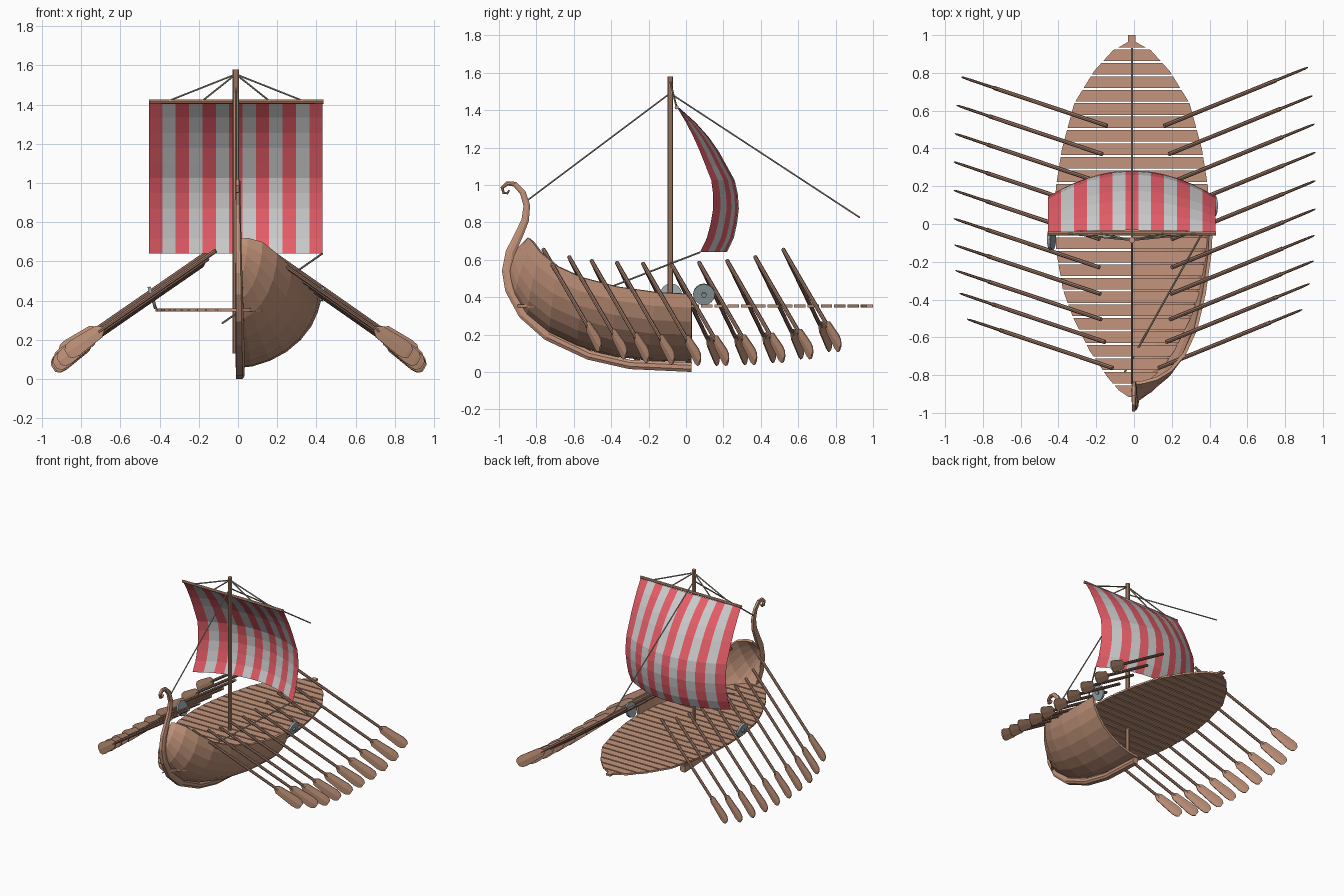
import bpy, bmesh, math
from mathutils import Vector, Matrix

if "Cube" in bpy.data.objects:
    bpy.data.objects.remove(bpy.data.objects["Cube"])

X0 = -0.011  # ship's centre plane


def mat(name, rgb):
    m = bpy.data.materials.new(name)
    m.diffuse_color = (*rgb, 1)
    m.use_nodes = True
    m.node_tree.nodes["Principled BSDF"].inputs["Base Color"].default_value = m.diffuse_color
    return m


WOOD = mat("wood", (0.55, 0.30, 0.20))
DARK = mat("dark_wood", (0.38, 0.21, 0.15))
RED = mat("red_cloth", (0.80, 0.11, 0.14))
PALE = mat("pale_cloth", (0.72, 0.72, 0.72))
ROPE = mat("rope", (0.42, 0.37, 0.29))
IRON = mat("iron", (0.30, 0.36, 0.38))


def make(name, verts, faces, *mats):
    me = bpy.data.meshes.new(name)
    me.from_pydata([tuple(v) for v in verts], [], faces)
    bm = bmesh.new()
    bm.from_mesh(me)
    bmesh.ops.recalc_face_normals(bm, faces=bm.faces)
    bm.to_mesh(me)
    bm.free()
    ob = bpy.data.objects.new(name, me)
    bpy.context.collection.objects.link(ob)
    for m in mats:
        me.materials.append(m)
    return ob


def loft(name, rings, m):
    """Skin closed rings of equal size and cap both ends."""
    n, k = len(rings[0]), len(rings)
    faces = [(r*n + i, r*n + (i+1) % n, (r+1)*n + (i+1) % n, (r+1)*n + i)
             for r in range(k-1) for i in range(n)]
    faces += [tuple(range(n)), tuple(range((k-1)*n, k*n))]
    return make(name, [v for r in rings for v in r], faces, m)


def rod(name, a, b, r, m, sides=8):
    a, b = Vector(a), Vector(b)
    q = (b - a).to_track_quat('Z', 'Y')
    ring = [q @ Vector((r*math.cos(2*math.pi*i/sides), r*math.sin(2*math.pi*i/sides), 0))
            for i in range(sides)]
    return loft(name, [[a + v for v in ring], [b + v for v in ring]], m)


def interp(table, t):
    for (a, *u), (b, *v) in zip(table, table[1:]):
        if t <= b:
            f = max(0, (t - a) / (b - a))
            return [p + (q - p)*f for p, q in zip(u, v)]
    return table[-1][1:]


# Hull: the front starboard quarter shell, keel (y, z) and gunwale (x, y, z)
sections = [
    (.03, .055, .42, .03, .415), (-.2, .06, .41, -.16, .425), (-.4, .085, .38, -.37, .455),
    (-.58, .135, .335, -.56, .505), (-.73, .205, .275, -.69, .565), (-.85, .30, .20, -.78, .64),
    (-.915, .40, .125, -.825, .70), (-.95, .50, .05, -.845, .72), (-.94, .60, .005, -.85, .715)]
N = 7
verts, faces = [], []
for ky, kz, gx, gy, gz in sections:
    for j in range(N + 1):
        a = j / N * math.pi / 2
        sx, sz = math.sin(a)**1.08, 1 - math.cos(a)**1.08
        verts.append((X0 + (gx - X0)*sx, ky + (gy - ky)*sz**1.4, kz + (gz - kz)*sz))
for i in range(len(sections) - 1):
    for j in range(N):
        p = i*(N+1) + j
        faces.append((p, p+1, p+N+2, p+N+1))
hull = make("hull", verts, faces, WOOD)
# make the normals face outwards so the shell thickens inwards
if sum(p.normal.x for p in hull.data.polygons) < 0:
    hull.data.flip_normals()
sol = hull.modifiers.new("shell", 'SOLIDIFY')
sol.thickness, sol.offset = 0.018, -1

# Keel and curled stem: path y, z, thickness, half width
path = [(.03, .025, .05, .045), (-.3, .04, .05, .045), (-.52, .09, .05, .045),
        (-.74, .195, .055, .043), (-.87, .31, .055, .04), (-.94, .44, .055, .036),
        (-.957, .54, .055, .033), (-.938, .64, .052, .03), (-.895, .73, .046, .028),
        (-.860, .81, .040, .026), (-.851, .89, .036, .025), (-.873, .96, .032, .024),
        (-.915, 1.004, .028, .023), (-.955, 1.008, .024, .022), (-.983, .985, .019, .02),
        (-.975, .957, .015, .02), (-.955, .955, .012, .018), (-.945, .972, .01, .018)]
rings = []
for i, (y, z, t, w) in enumerate(path):
    a, b = path[max(i-1, 0)], path[min(i+1, len(path)-1)]
    d = Vector((0, b[0]-a[0], b[1]-a[1])).normalized()
    n = Vector((0, -d.z, d.y)) * t / 2
    c = Vector((X0, y, z))
    e = Vector((w, 0, 0))
    rings.append([c - n, c - n + e*.75, c - n*.4 + e, c + n*.4 + e, c + n + e*.75, c + n])
loft("keel_and_stem", rings, WOOD)

# Deck planks cut to the plan outline (y, half width)
outline = [(-.92, .012), (-.88, .07), (-.81, .13), (-.67, .225), (-.5, .31), (-.35, .365),
           (-.15, .40), (.05, .41), (.2, .402), (.4, .37), (.64, .305), (.81, .2),
           (.92, .1), (.955, .035), (.965, .02), (1.0, .02)]
PITCH = 1.92 / 27
for i in range(27):
    y0 = -.92 + i*PITCH + .005
    y1 = min(y0 + PITCH - .01, 1.0)
    if i == 26:
        y1 = 1.0
    ys = [y0] + [y for y, _ in outline if y0 < y < y1] + [y1]
    rings = []
    for y in ys:
        w = interp(outline, y)[0]
        rings.append([(X0+s*w, y, z) for s, z in ((-1, .345), (1, .345), (1, .36), (-1, .36))])
    loft("deck_plank", rings, WOOD)

# Oars: outer end position, then the vector back to the handle
blade = [(0, .011, .009), (.03, .034, .008), (.18, .045, .007), (.215, .04, .006), (.235, .022, .005)]


def oar(name, tip, back):
    tip, back = Vector(tip), Vector(back)
    d = -back.normalized()
    side = d.cross(Vector((0, 0, 1))).normalized()
    up = side.cross(d)
    start = tip - d*.235
    rod(name + "_shaft", tip + back, start + d*.03, .011, DARK)
    loft(name + "_blade", [[start + d*s + up*w*a + side*t*b
                            for a, b in ((-1, -.4), (0, -1), (1, -.4), (1, .4), (0, 1), (-1, .4))]
                           for s, w, t in blade], WOOD)


ends = [(.915, .825, .13), (.94, .675, .09), (.95, .525, .07), (.955, .375, .06), (.955, .225, .055),
        (.955, .075, .055), (.95, -.065, .06), (.945, -.2, .07), (.925, -.32, .09), (.885, -.457, .13)]
for x, y, z in ends:
    oar("right_oar", (x - .005, y, z), (-.75, -.305, .525))
    oar("left_oar", (-x + .012, y - .05, z), (.76, -.255, .525))

# Mast and yard
rod("mast", (X0, -.085, .13), (X0, -.085, 1.58), .016, WOOD, 10)
rod("yard", (-.455, -.05, 1.415), (.435, -.05, 1.415), .011, WOOD)

# Striped billowing sail: z, edge y, extra billow at the middle
curve = [(.64, .075, .145), (.71, .11, .145), (.845, .145, .14), (1.0, .145, .13),
         (1.19, .07, .10), (1.3, .02, .07), (1.41, -.045, .012)]
COLS, ROWS = 13, 10
verts, faces = [], []
for r in range(ROWS + 1):
    z = .64 + .77*r/ROWS
    ye, b = interp(curve, z)
    for c in range(COLS + 1):
        u = 2*c/COLS - 1
        verts.append((X0 + .443*u, ye + b*(1 - u*u), z))
for r in range(ROWS):
    for c in range(COLS):
        p = r*(COLS+1) + c
        faces.append((p, p+1, p+COLS+2, p+COLS+1))
sail = make("sail", verts, faces, RED, PALE)
for p in sail.data.polygons:
    p.material_index = (p.index % COLS) % 2

# Rigging
top = (X0, -.085, 1.49)
rod("fore_stay", top, (X0, -.845, .92), .005, ROPE, 6)
rod("back_stay", top, (X0, .93, .825), .005, ROPE, 6)
rod("sheet_rope", (.43, .075, .64), (-.08, -.84, .285), .005, ROPE, 6)
for dx in (-.353, -.176, .176, .353):
    rod("yard_lift", (X0, -.085, 1.555), (X0 + dx, -.05, 1.415), .005, ROPE, 6)

# Round shields with bosses
for s, x, y in ((1, .42, .096), (-1, -.437, -.08)):
    c, n = Vector((x, y, .415)), Vector((s, 0, -.3)).normalized()
    rod("shield", c - n*.008, c + n*.008, .058, IRON, 16)
    rod("shield_boss", c, c + n*.018, .014, IRON, 8)
